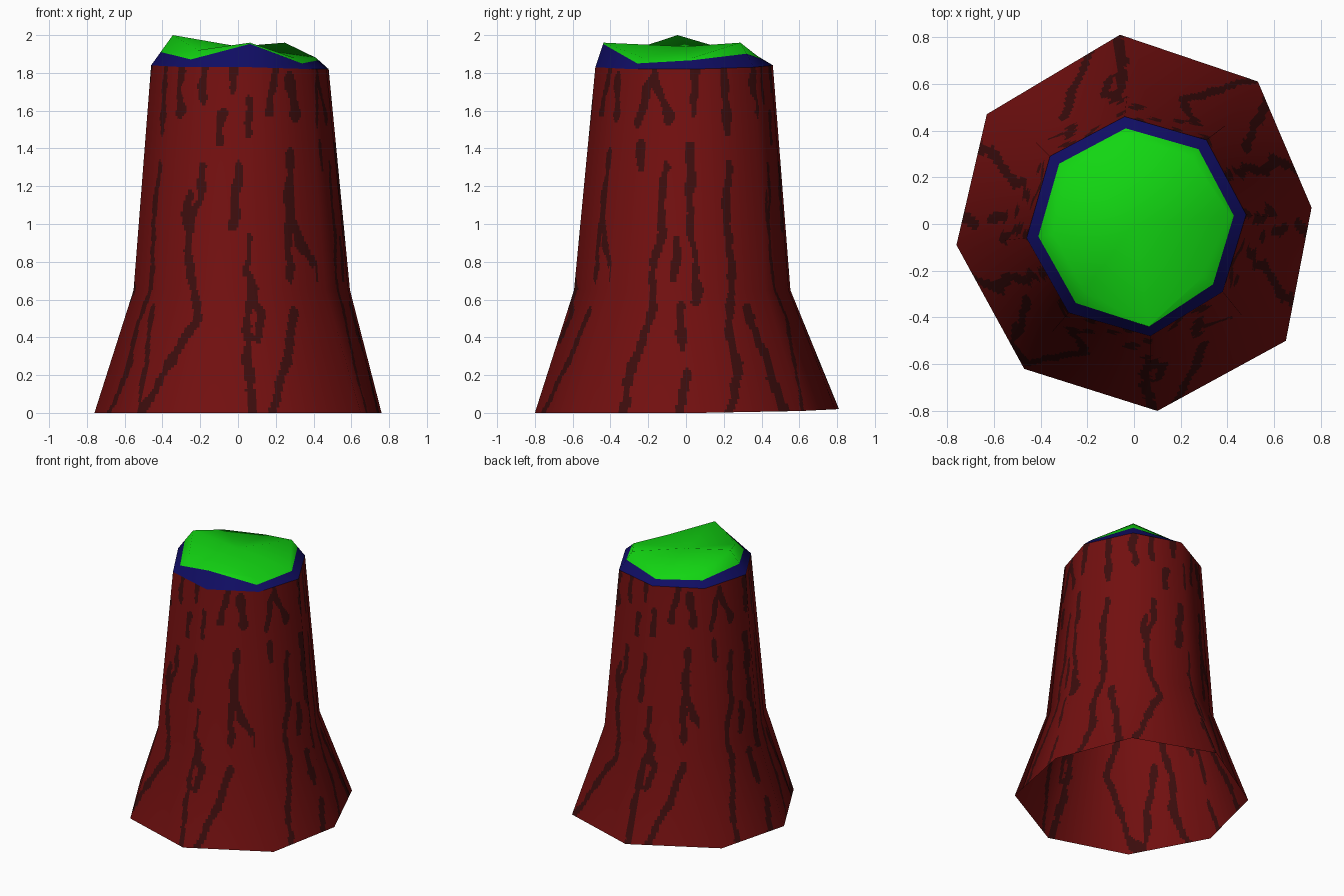
import bpy, math
from mathutils import Vector, noise

if "Cube" in bpy.data.objects:
    bpy.data.objects.remove(bpy.data.objects["Cube"])


def material(name, rgb):
    m = bpy.data.materials.new(name)
    m.diffuse_color = (*rgb, 1)
    m.use_nodes = True
    m.node_tree.nodes["Principled BSDF"].inputs["Base Color"].default_value = m.diffuse_color
    return m


bark = material("bark red", (0.17, 0.005, 0.005))
crack = material("crack dark red", (0.046, 0.004, 0.004))
rim_blue = material("rim blue", (0.005, 0.004, 0.125))
cut_green = material("cut wood green", (0.006, 0.67, 0.006))


def add_mesh(name, verts, faces, mats):
    me = bpy.data.meshes.new(name)
    me.from_pydata(verts, [], faces)
    for m in mats:
        me.materials.append(m)
    ob = bpy.data.objects.new(name, me)
    bpy.context.collection.objects.link(ob)
    me.polygons.foreach_set("use_smooth", [True] * len(me.polygons))
    return ob


# Eight-sided outlines of the flared base, waist and upper edge
base = [Vector(p) for p in [(.76, .07, 0), (.53, .61, .01), (-.06, .81, .02), (-.63, .47, .01),
                            (-.76, -.09, 0), (-.47, -.62, 0), (.10, -.80, 0), (.65, -.50, 0)]]
top = [Vector(p) for p in [(.48, .04, 1.82), (.31, .36, 1.83), (-.04, .46, 1.84), (-.36, .29, 1.84),
                           (-.46, -.06, 1.84), (-.28, -.38, 1.83), (.07, -.48, 1.83), (.38, -.29, 1.82)]]
waist = [Vector((.02 + .575 * math.cos(math.radians(5 + 45 * i)),
                 -.02 + .575 * math.sin(math.radians(5 + 45 * i)), .65)) for i in range(8)]

# Bark cracks as (sideways, height) paths; the pattern repeats after half a turn
front_cracks = [
    [(-.5, .02), (-.43, .13), (-.28, .39), (-.21, .5), (-.25, .76), (-.27, .95), (-.2, 1.13), (-.19, 1.3)],
    [(-.27, .97), (-.26, 1.15)],
    [(-.02, 1.0), (-.01, 1.15), (0, 1.3)],
    [(.06, .93), (.05, .75)],
    [(.07, .72), (.07, .6), (.04, .48), (.05, .35), (.07, .02)],
    [(.07, .6), (.12, .52), (.1, .4)],
    [(.28, 1.38), (.27, 1.1), (.33, .9), (.38, .8)],
    [(.27, 1.08), (.26, .9), (.28, .72)],
    [(.3, .53), (.27, .35), (.22, .15), (.18, 0)],
    [(-.31, 1.8), (-.31, 1.6)], [(-.18, 1.83), (-.18, 1.65)],
    [(-.02, 1.86), (-.03, 1.73)], [(-.09, 1.57), (-.09, 1.45)],
    [(.06, 1.64), (.06, 1.5)], [(.2, 1.82), (.17, 1.6)], [(.27, 1.78), (.3, 1.58)],
]
side_cracks = [
    [(-.25, 1.55), (-.17, 1.8), (-.09, 1.55)],
    [(-.11, 1.3), (-.13, 1.1), (-.12, .95), (-.17, .8), (-.18, .62)],
    [(-.17, .55), (-.25, .33), (-.31, .15), (-.33, .02)],
    [(.05, 1.87), (.04, 1.6)],
    [(.02, 1.4), (.02, 1.0), (.06, .75), (.05, .6)],
    [(-.05, .9), (-.06, .72)],
    [(-.03, .55), (-.02, .35)],
    [(0, .2), (-.03, 0)],
    [(.22, 1.3), (.21, 1.0), (.25, .75), (.22, .45), (.28, .2), (.23, 0)],
    [(.33, .55), (.45, .2), (.52, .02)],
    [(-.38, 1.8), (-.38, 1.55)], [(-.41, 1.3), (-.42, 1.0), (-.43, .7)],
    [(.2, 1.82), (.22, 1.5)], [(-.24, 1.42), (-.24, 1.3)],
]


def segments(paths):
    return [(a, b) for p in paths for a, b in zip(p, p[1:])]


front_seg, side_seg = segments(front_cracks), segments(side_cracks)


def is_crack(c):
    if abs(c.x) < abs(c.y):
        h, segs = (c.x if c.y < 0 else -c.x), front_seg
    else:
        h, segs = (c.y if c.x > 0 else -c.y), side_seg
    z = c.z
    h += .018 * noise.noise((h * 4, z * 9, 1.0))
    w = .021 + .013 * noise.noise((h * 9, z * 13, 5.0))
    for (ax, az), (bx, bz) in segs:
        if min(az, bz) - .04 < z < max(az, bz) + .04:
            dx, dz = bx - ax, bz - az
            t = max(0, min(1, ((h - ax) * dx + (z - az) * dz) / (dx * dx + dz * dz)))
            if math.hypot(h - ax - t * dx, (z - az - t * dz) * .6) < w:
                return True
    return False


# Trunk: open-bottomed wall, finely divided so cracks follow the faces
N, ROWS_LOW, ROWS_HIGH = 36, 46, 82
C = 8 * N
verts, normals, faces = [], [], []
rows = [(base, waist, i / ROWS_LOW, .32, .2) for i in range(ROWS_LOW)]
rows += [(waist, top, i / ROWS_HIGH, .2, .15) for i in range(ROWS_HIGH + 1)]
for lo, hi, t, n0, n1 in rows:
    ring = [a.lerp(b, t) for a, b in zip(lo, hi)]
    for i in range(8):
        a, b = ring[i], ring[(i + 1) % 8]
        for k in range(N):
            verts.append(a.lerp(b, k / N))
            d = a.xy.normalized().lerp(b.xy.normalized(), k / N).normalized()
            normals.append(Vector((d.x, d.y, n0 + (n1 - n0) * t)).normalized())
for r in range(len(rows) - 1):
    for c in range(C):
        d = (c + 1) % C
        faces.append((r * C + c, r * C + d, (r + 1) * C + d, (r + 1) * C + c))
trunk = add_mesh("trunk", verts, faces, [bark, crack])
for p in trunk.data.polygons:
    p.material_index = int(is_crack(p.center))
# Shade as a smooth eight-sided form
trunk.data.normals_split_custom_set_from_vertices(normals)

# Uneven cut top: blue rim band, then green wood with raised points
inner_r = [.86, .80, .82, .78, .75, .76, .91, .78]
inner_z = [1.88, 1.96, 1.89, 1.92, 2.0, 1.92, 1.96, 1.88]
inner = [Vector((p.x * r, p.y * r, z)) for p, r, z in zip(top, inner_r, inner_z)]
edge = [p.lerp(q, min(.95, .11 / (1 - r))) for p, q, r in zip(top, inner, inner_r)]


def band(n):
    return [(i, (i + 1) % n, n + (i + 1) % n, n + i) for i in range(n)]


rim = add_mesh("rim_band", top + edge, band(8), [rim_blue])
cut = add_mesh("cut_top", edge + inner + [Vector((0, 0, 1.94))],
               band(8) + [(8 + i, 8 + (i + 1) % 8, 16) for i in range(8)], [cut_green])
